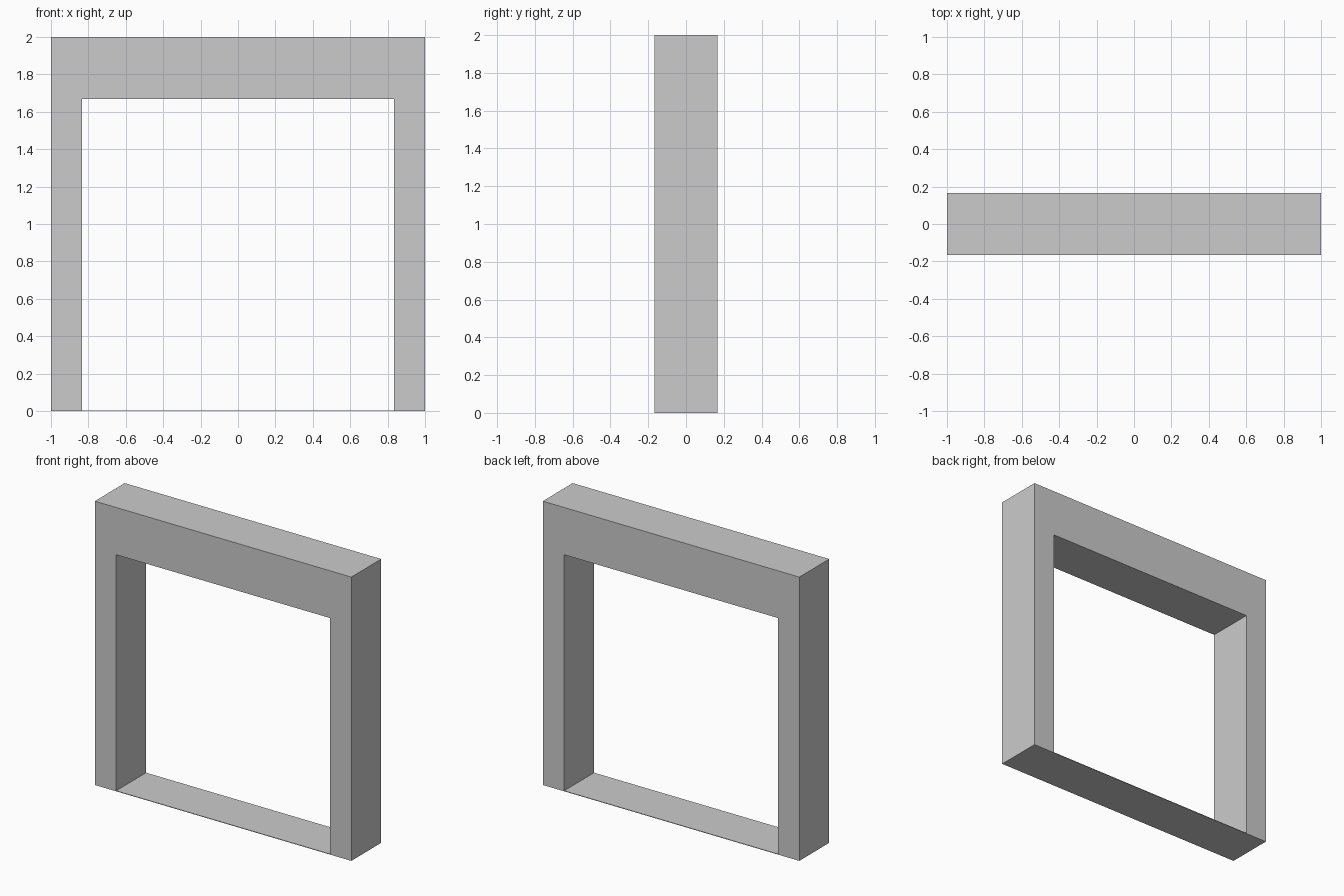
import bpy
import bmesh

if "Cube" in bpy.data.objects:
    bpy.data.objects.remove(bpy.data.objects["Cube"])

WIDTH, HEIGHT, DEPTH = 2.0, 2.0, 0.333
POST, LINTEL, SILL = 0.167, 0.333, 0.004


def rectangle(bm, x, z0, z1):
    """Corner loop of a rectangle centred on x = 0, on the front plane."""
    corners = ((-x, z0), (x, z0), (x, z1), (-x, z1))
    return [bm.verts.new((cx, -DEPTH / 2, cz)) for cx, cz in corners]


# Front face of the frame: outer outline joined to the opening
bm = bmesh.new()
outer = rectangle(bm, WIDTH / 2, 0, HEIGHT)
inner = rectangle(bm, WIDTH / 2 - POST, SILL, HEIGHT - LINTEL)
faces = []
for i in range(4):
    j = (i + 1) % 4
    faces.append(bm.faces.new((outer[i], outer[j], inner[j], inner[i])))

# Extrude to the back, keeping the front faces
result = bmesh.ops.extrude_face_region(bm, geom=faces, use_keep_orig=True)
back = [v for v in result["geom"] if isinstance(v, bmesh.types.BMVert)]
bmesh.ops.translate(bm, verts=back, vec=(0, DEPTH, 0))
bmesh.ops.recalc_face_normals(bm, faces=bm.faces)

mesh = bpy.data.meshes.new("door_frame")
bm.to_mesh(mesh)
bm.free()
frame = bpy.data.objects.new("door_frame", mesh)
bpy.context.collection.objects.link(frame)
